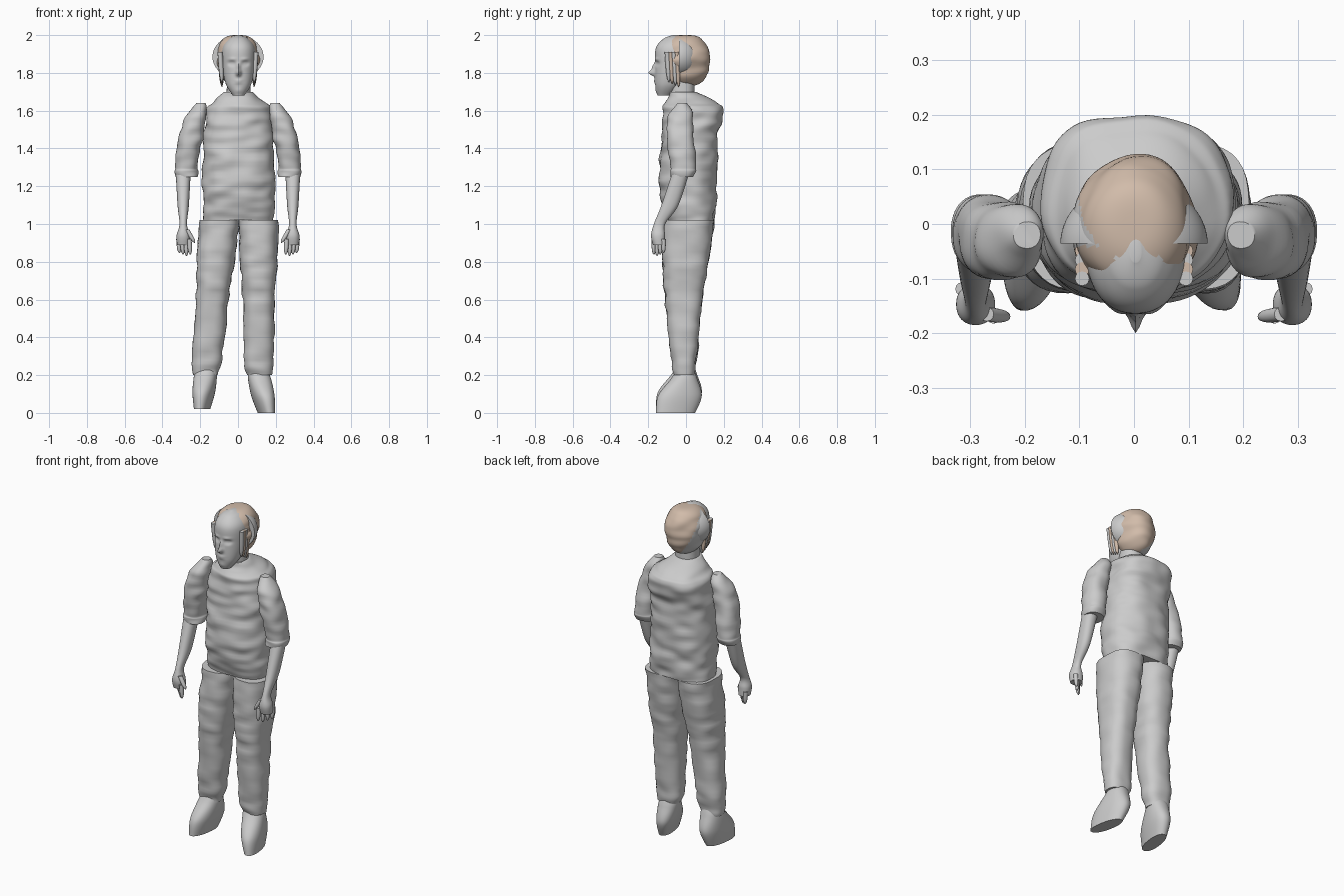
import bpy, bmesh, math
from math import sin, cos, pi, exp
from mathutils import Vector, noise

cube = bpy.data.objects.get("Cube")
if cube:
    bpy.data.objects.remove(cube, do_unlink=True)


def material(name, color):
    mat = bpy.data.materials.new(name)
    mat.use_nodes = True
    mat.diffuse_color = color
    mat.node_tree.nodes["Principled BSDF"].inputs["Base Color"].default_value = color
    return mat


GREY = material("light grey", (0.6, 0.6, 0.6, 1))
TAN = material("tan", (0.64, 0.5, 0.4, 1))


def finish(name, bm, *mats):
    bmesh.ops.recalc_face_normals(bm, faces=bm.faces)
    mesh = bpy.data.meshes.new(name)
    bm.to_mesh(mesh)
    bm.free()
    obj = bpy.data.objects.new(name, mesh)
    bpy.context.collection.objects.link(obj)
    for mat in mats:
        mesh.materials.append(mat)
    bpy.ops.object.select_all(action="DESELECT")
    obj.select_set(True)
    bpy.context.view_layer.objects.active = obj
    bpy.ops.object.shade_smooth_by_angle(angle=math.radians(50))
    return obj


def crumple(point, amount):
    """Cloth-like noise with folds that run mostly sideways."""
    return amount * noise.noise(Vector((point.x * 9, point.y * 9, point.z * 20)))


def spline(a, b, c, d, t):
    return [q + t / 2 * (r - p + t * (2 * p - 5 * q + 4 * r - s + t * (3 * (q - r) + s - p)))
            for p, q, r, s in zip(a, b, c, d)]


def signed_power(value, power):
    return math.copysign(abs(value) ** power, value)


def loft(rings, centre, boxy=0.9, segs=40, steps=9, wrinkle=0.0, yaw=0.0):
    """Smooth skin over rings of (height, half width, front, back); centre(z) gives x."""
    padded = [rings[0], *rings, rings[-1]]
    fine = [spline(*padded[i:i + 4], k / steps)
            for i in range(len(rings) - 1) for k in range(steps)]
    fine.append(rings[-1])
    bm = bmesh.new()
    loops = []
    for z, half, front, back in fine:
        loop = []
        for k in range(segs):
            angle = 2 * pi * k / segs
            out = Vector((cos(angle), sin(angle), 0))
            u = signed_power(out.x, boxy) * half
            v = signed_power(out.y, boxy) * (back - front) / 2
            point = Vector((centre(z) + u * cos(yaw) - v * sin(yaw),
                            (front + back) / 2 + u * sin(yaw) + v * cos(yaw), z))
            loop.append(bm.verts.new(point + out * crumple(point, wrinkle)))
        loops.append(loop)
    for low, high in zip(loops, loops[1:]):
        for k in range(segs):
            bm.faces.new((low[k - 1], low[k], high[k], high[k - 1]))
    bm.faces.new(loops[0])
    bm.faces.new(loops[-1])
    return bm


def digit(start, end, radius, steps=8):
    """Round-ended strand that hangs from start to end."""
    start, end = Vector(start), Vector(end)
    path = [(start.lerp(end, k / steps), radius * (1.03 - (k / steps) ** 4) ** 0.5)
            for k in range(steps + 1)]
    rings = [(p.z, r, p.y - r, p.y + r) for p, r in path]
    slope = (end.x - start.x) / (end.z - start.z)
    return loft(rings, lambda z: start.x + slope * (z - start.z), boxy=1, segs=12, steps=1)


def ball(shape):
    """Unit sphere whose points are moved by the function shape."""
    bm = bmesh.new()
    bmesh.ops.create_uvsphere(bm, u_segments=80, v_segments=48, radius=1)
    for v in bm.verts:
        v.co = shape(v.co)
    return bm


def mirrored(bm, side):
    for v in bm.verts:
        v.co.x *= side
    return bm


def middle(z):
    return 0.003


# Shirt body, humped at the upper back and sloping up to the collar
finish("shirt_body", loft([
    (1.02, 0.19, -0.1, 0.15), (1.2, 0.19, -0.14, 0.16), (1.45, 0.183, -0.13, 0.17),
    (1.6, 0.17, -0.12, 0.2), (1.64, 0.14, -0.11, 0.17), (1.7, 0.07, -0.09, 0.05)],
    middle, boxy=0.82, segs=72, steps=14, wrinkle=0.014), GREY)

# Trouser legs: same cut, the right one planted wider
leg = [(1.02, 0.106, -0.12, 0.15), (0.8, 0.1, -0.125, 0.12), (0.6, 0.085, -0.11, 0.085),
       (0.3, 0.08, -0.08, 0.06), (0.2, 0.064, -0.06, 0.045)]
finish("right_trouser_leg", loft(leg, lambda z: -0.1 - (1 - z) * 0.09, 0.82, wrinkle=0.01), GREY)
finish("left_trouser_leg", loft(leg, lambda z: 0.11, 0.82, wrinkle=0.01), GREY)

# Shoes, toes turned out
shoe = [(0.23, 0.05, -0.05, 0.04), (0.18, 0.06, -0.08, 0.06),
        (0.09, 0.057, -0.15, 0.085), (0, 0.04, -0.16, 0.05)]
right_shoe = finish("right_shoe", loft(shoe, lambda z: -0.19 + z * 0.1, yaw=-0.15), GREY)
right_shoe.location.z = 0.02
finish("left_shoe", loft(shoe, lambda z: 0.15 - z * 0.2, yaw=0.2), GREY)

# Arms
for name, side in (("left", 1), ("right", -1)):
    sleeve = loft([
        (1.64, 0.02, -0.04, 0), (1.58, 0.05, -0.09, 0.035), (1.45, 0.065, -0.1, 0.045),
        (1.31, 0.06, -0.085, 0.045), (1.28, 0.064, -0.09, 0.05), (1.25, 0.058, -0.085, 0.04)],
        lambda z: 0.274 - (z - 1.25) ** 2 / 2, wrinkle=0.012)
    finish(name + "_sleeve", mirrored(sleeve, side), GREY)

    forearm = loft([
        (1.28, 0.04, -0.07, 0.02), (1.1, 0.03, -0.13, -0.04), (1, 0.02, -0.17, -0.11),
        (0.94, 0.035, -0.185, -0.11), (0.89, 0.033, -0.175, -0.11)], lambda z: 0.29)
    finish(name + "_forearm", mirrored(forearm, side), GREY)

    for i, finger in enumerate(("index", "middle", "ring", "little")):
        x, y = 0.258 + i * 0.019, -0.17 + i * 0.017
        tip = (x - 0.005, y, 0.83 + abs(i - 1) * 0.008)
        finish(f"{name}_{finger}_finger", mirrored(digit((x, y, 0.92), tip, 0.012), side), GREY)
    thumb = digit((0.27, -0.165, 0.97), (0.23, -0.17, 0.9), 0.013)
    finish(name + "_thumb", mirrored(thumb, side), GREY)

# Neck
finish("neck", loft([(1.66, 0.065, -0.085, 0.045), (1.78, 0.06, -0.09, 0.045)], middle), GREY)

# Head with face features pushed in or out
head = loft([
    (1.68, 0.03, -0.15, -0.08), (1.74, 0.067, -0.163, -0.02), (1.84, 0.088, -0.163, 0.06),
    (1.93, 0.088, -0.16, 0.08), (1.98, 0.055, -0.12, 0.05), (2, 0.01, -0.07, -0.03)],
    middle, segs=96, steps=14)


def push(x, z, width, height, amount):
    """Soft bump on both sides of the face."""
    for v in head.verts:
        if v.co.y < -0.06:
            dx, dz = (abs(v.co.x - 0.003) - x) / width, (v.co.z - z) / height
            v.co.y -= amount * exp(-dx * dx - dz * dz)


push(0, 1.8, 0.012, 0.015, 0.035)        # nose tip
push(0, 1.83, 0.009, 0.02, 0.016)        # nose bridge
push(0.036, 1.85, 0.017, 0.011, -0.016)  # eye sockets
push(0.036, 1.85, 0.011, 0.006, 0.009)   # eyes
push(0.034, 1.872, 0.02, 0.007, 0.006)   # brows
push(0, 1.755, 0.02, 0.01, 0.009)        # lips
push(0, 1.755, 0.024, 0.003, -0.009)     # mouth line
push(0, 1.705, 0.02, 0.015, 0.004)       # chin
finish("head", head, GREY)

# Half dome around the ears, flat towards the face
dome = ball(lambda p: Vector((p.x * 0.135, p.y * 0.115 - 0.037, 1.885 + p.z * 0.114)))
bmesh.ops.bisect_plane(dome, geom=dome.verts[:] + dome.edges[:] + dome.faces[:],
                       plane_co=(0, -0.036, 0), plane_no=(0, -1, 0), clear_outer=True)
bmesh.ops.holes_fill(dome, edges=[e for e in dome.edges if e.is_boundary])
finish("ear_dome", dome, GREY)


# Hair shell: a full crown that draws in towards the nape
def hair_shape(p):
    widen = max(math.hypot(p.x, p.y), 0.01) ** -0.4
    x, y = p.x * widen * 0.113, p.y * widen * 0.13
    if p.z < 0 and y < 0:
        y *= 1 + p.z / 2
    if p.z < 0:
        x *= 1 + p.z / 5
    point = Vector((x, y - 0.004, 1.865 + p.z * 0.135))
    return point + Vector((p.x, p.y, 0)) * crumple(point, 0.012)


# Open over the forehead, grey behind the right ear
hair = ball(hair_shape)
gone = []
for face in hair.faces:
    x, y, z = face.calc_center_median()
    jag = sin(z * 130) * 0.012 + sin(x * 210) * 0.008
    forehead = abs(x - 0.012) < 0.045 + jag
    cheek = z < 1.9 and y < -0.08 - jag
    if y < -0.06 and (forehead or cheek):
        gone.append(face)
    face.material_index = int(x < 0 and y > -0.04 and -(x + y) * 0.7 > 0.08 - (2 - z) / 2)
bmesh.ops.delete(hair, geom=gone, context="FACES")
finish("hair", hair, TAN, GREY)

# Loose locks beside the face
for name, side in (("left", 1), ("right", -1)):
    for i in range(4):
        y = -0.1 + i * 0.017
        lock = digit((0.095, y, 1.91), (0.085, y + 0.01, 1.75 - i * 0.008), 0.013)
        finish(f"{name}_lock_{i + 1}", mirrored(lock, side), TAN if i % 2 else GREY)
